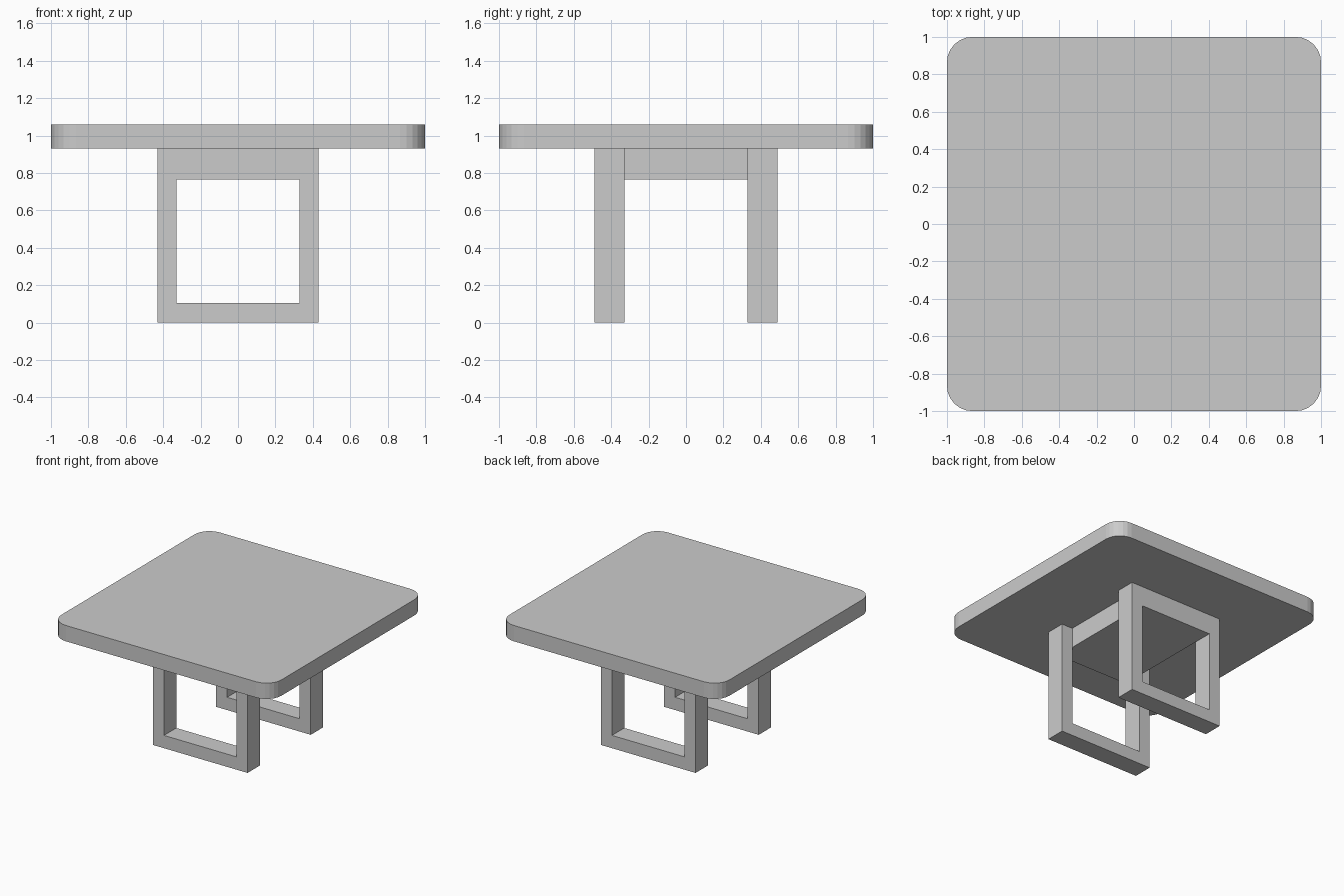
import bpy, bmesh, math
from mathutils import Vector

if "Cube" in bpy.data.objects:
    bpy.data.objects.remove(bpy.data.objects["Cube"])


def finish(name, bm):
    bmesh.ops.recalc_face_normals(bm, faces=bm.faces)
    mesh = bpy.data.meshes.new(name)
    bm.to_mesh(mesh)
    bm.free()
    obj = bpy.data.objects.new(name, mesh)
    bpy.context.collection.objects.link(obj)
    return obj


def extrude(bm, faces, vec):
    ext = bmesh.ops.extrude_face_region(bm, geom=faces)["geom"]
    moved = [g for g in ext if isinstance(g, bmesh.types.BMVert)]
    bmesh.ops.translate(bm, verts=moved, vec=vec)


def rounded_slab(name, half, radius, z0, z1, segs):
    bm = bmesh.new()
    verts = []
    for q, (sx, sy) in enumerate([(1, 1), (-1, 1), (-1, -1), (1, -1)]):
        for i in range(segs + 1):
            a = math.pi / 2 * (q + i / segs)
            verts.append(bm.verts.new((sx * (half - radius) + radius * math.cos(a),
                                       sy * (half - radius) + radius * math.sin(a), z0)))
    extrude(bm, [bm.faces.new(verts)], Vector((0, 0, z1 - z0)))
    return finish(name, bm)


def leg_frame(name, y0, y1):
    # Square loop with an open window, extruded through its depth
    def loop(bm, x, z0, z1):
        return [bm.verts.new((px, y0, pz)) for px, pz in
                [(-x, z0), (x, z0), (x, z1), (-x, z1)]]
    bm = bmesh.new()
    outer = loop(bm, 0.43, 0, 0.93)
    inner = loop(bm, 0.33, 0.105, 0.765)
    faces = [bm.faces.new((outer[i], outer[(i + 1) % 4], inner[(i + 1) % 4], inner[i]))
             for i in range(4)]
    extrude(bm, faces, Vector((0, y1 - y0, 0)))
    return finish(name, bm)


def box(name, lo, hi):
    bm = bmesh.new()
    bmesh.ops.create_cube(bm, size=1)
    lo, hi = Vector(lo), Vector(hi)
    bmesh.ops.scale(bm, verts=bm.verts, vec=hi - lo)
    bmesh.ops.translate(bm, verts=bm.verts, vec=(lo + hi) / 2)
    return finish(name, bm)


# Table top with rounded corners
rounded_slab("table_top", 1.0, 0.135, 0.93, 1.06, 6)

# Front and back leg frames
leg_frame("front_leg_frame", -0.49, -0.33)
leg_frame("back_leg_frame", 0.33, 0.49)

# Block under the top joining the two frames
box("center_block", (-0.33, -0.33, 0.765), (0.33, 0.33, 0.93))
